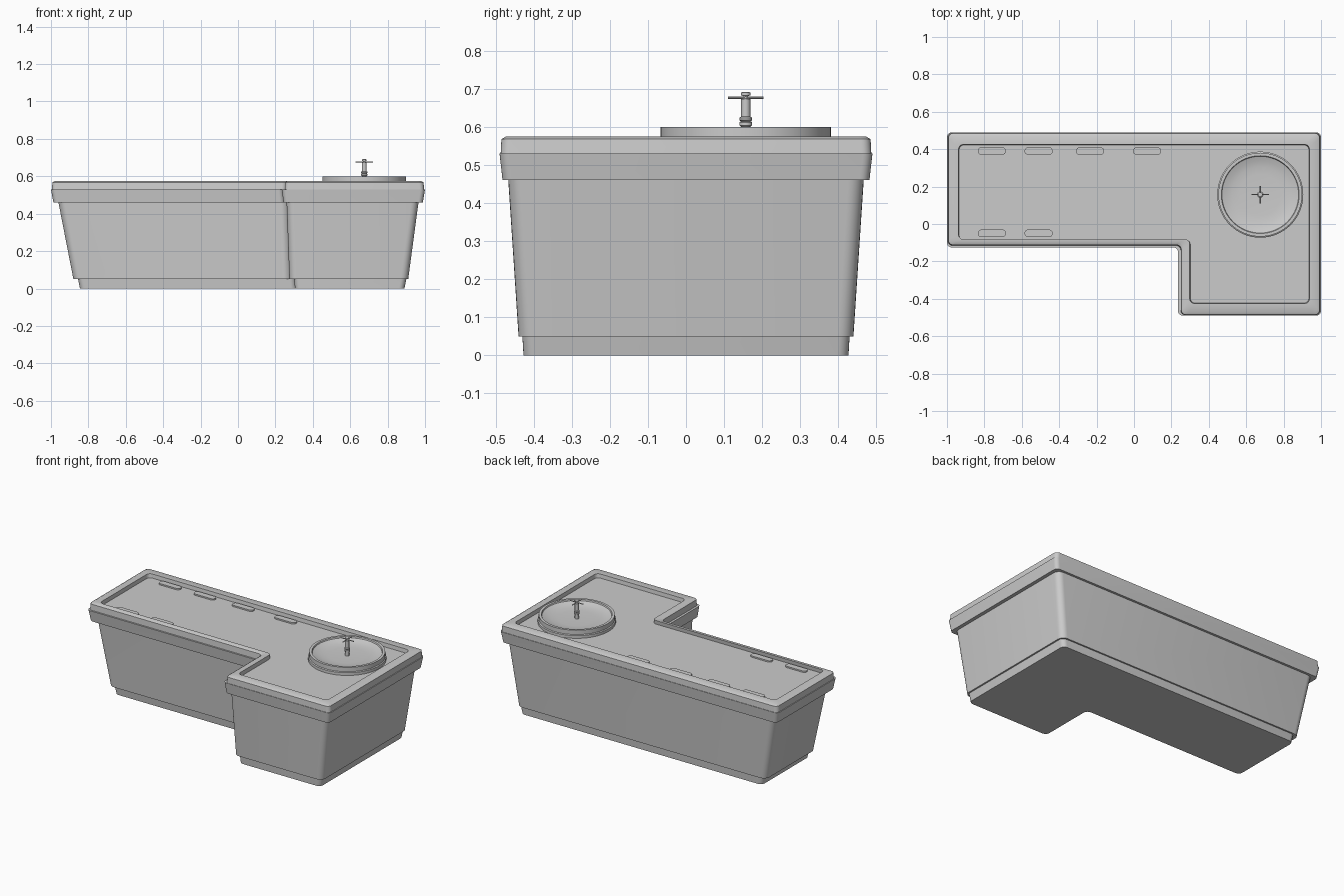
import bpy, bmesh, math
from mathutils import Vector

if "Cube" in bpy.data.objects:
    bpy.data.objects.remove(bpy.data.objects["Cube"], do_unlink=True)

grey = bpy.data.materials.new("stone grey")
grey.use_nodes = True
GREY = (0.6, 0.6, 0.6, 1)
grey.diffuse_color = GREY
grey.node_tree.nodes["Principled BSDF"].inputs["Base Color"].default_value = GREY


def finish(name, bm, angle=30):
    bmesh.ops.recalc_face_normals(bm, faces=bm.faces)
    mesh = bpy.data.meshes.new(name)
    bm.to_mesh(mesh)
    bm.free()
    mesh.materials.append(grey)
    ob = bpy.data.objects.new(name, mesh)
    bpy.context.collection.objects.link(ob)
    bpy.ops.object.select_all(action="DESELECT")
    ob.select_set(True)
    bpy.context.view_layer.objects.active = ob
    bpy.ops.object.shade_smooth_by_angle(angle=math.radians(angle))
    return ob


def rounded(corners, r, steps=6):
    """Outline with every right-angled corner, inward or outward, rounded."""
    pts = []
    for i, c in enumerate(corners):
        p = Vector(c)
        d_in = (p - Vector(corners[i - 1])).normalized()
        d_out = (Vector(corners[(i + 1) % len(corners)]) - p).normalized()
        for k in range(steps + 1):
            t = math.pi / 2 * k / steps
            pts.append(p - d_in * r * (1 - math.sin(t)) + d_out * r * (1 - math.cos(t)))
    return pts


def ell(xl, xr, hy, xn, yn, r):
    return rounded([(xl, yn), (xn, yn), (xn, -hy), (xr, -hy), (xr, hy), (xl, hy)], r)


def loft(name, rings):
    """Skin a stack of (height, outline) rings and cap both ends."""
    bm = bmesh.new()
    loops = [[bm.verts.new((p.x, p.y, z)) for p in pts] for z, pts in rings]
    n = len(loops[0])
    for a, b in zip(loops, loops[1:]):
        for i in range(n):
            j = (i + 1) % n
            bm.faces.new((a[i], a[j], b[j], b[i]))
    bm.faces.new(loops[0])
    bm.faces.new(loops[-1])
    return finish(name, bm)


def lathe(name, profile, centre, segments=64):
    bm = bmesh.new()
    vs = [bm.verts.new((r, 0, z)) for r, z in profile]
    es = [bm.edges.new(e) for e in zip(vs, vs[1:])]
    bmesh.ops.spin(bm, geom=vs + es, cent=(0, 0, 0), axis=(0, 0, 1),
                   angle=math.tau, steps=segments)
    bmesh.ops.remove_doubles(bm, verts=bm.verts, dist=0.0001)
    ob = finish(name, bm)
    ob.location = (*centre, 0)
    return ob


# Tapered tub: foot, body and overhanging lip
loft("tub", [
    (0, ell(-.845, .89, .427, .305, -.06, .03)),
    (.05, ell(-.855, .9, .43, .3, -.065, .03)),
    (.05, ell(-.88, .91, .44, .275, -.075, .04)),
    (.46, ell(-.96, .965, .467, .26, -.095, .04)),
    (.46, ell(-.987, .988, .482, .243, -.117, .025)),
    (.53, ell(-1, 1, .49, .235, -.125, .025)),
])

# Lid with a softened edge and a sunken top
FLOOR = .55
loft("lid", [
    (.53, ell(-.995, .995, .487, .25, -.115, .025)),
    (.568, ell(-.992, .992, .485, .253, -.112, .025)),
    (.575, ell(-.978, .978, .473, .265, -.1, .025)),
    (.575, ell(-.938, .938, .425, .298, -.082, .025)),
    (FLOOR, ell(-.935, .935, .422, .301, -.085, .025)),
])

# Low rounded pads along the edges of the lid
for i, (x, y) in enumerate([(-.76, .39), (-.51, .39), (-.235, .39), (.07, .39),
                            (-.76, -.05), (-.51, -.05)]):
    w, h = .075, .02
    pad = rounded([(x - w, y - h), (x + w, y - h), (x + w, y + h), (x - w, y + h)], .019)
    loft(f"lid_pad_{i + 1}", [(FLOOR - .005, pad), (FLOOR + .009, pad)])

# Round dished cover
HUB = (.675, .157)
lathe("round_cover", [
    (0, FLOOR - .005), (.23, FLOOR - .005), (.23, .568), (.224, .572), (.224, .6),
    (.208, .6), (.205, .592), (.18, .583), (.15, .577), (.11, .574), (0, .574)], HUB)

# Valve stem with collar and top knob
lathe("valve_stem", [
    (0, .57), (.012, .57), (.012, .601), (.017, .604), (.017, .612), (.013, .615),
    (.017, .618), (.017, .624), (.012, .627), (.012, .673), (.006, .675), (.006, .681),
    (.012, .683), (.012, .69), (.009, .692), (0, .692)], HUB, 24)

# Crossed handle bars
for name, turn in (("handle_bar_long", 0), ("handle_bar_cross", math.pi / 2)):
    bar = lathe(name, [(0, -.047), (.003, -.047), (.003, .047), (0, .047)], HUB, 12)
    bar.location.z = .677
    bar.rotation_euler = (math.pi / 2, 0, turn)
